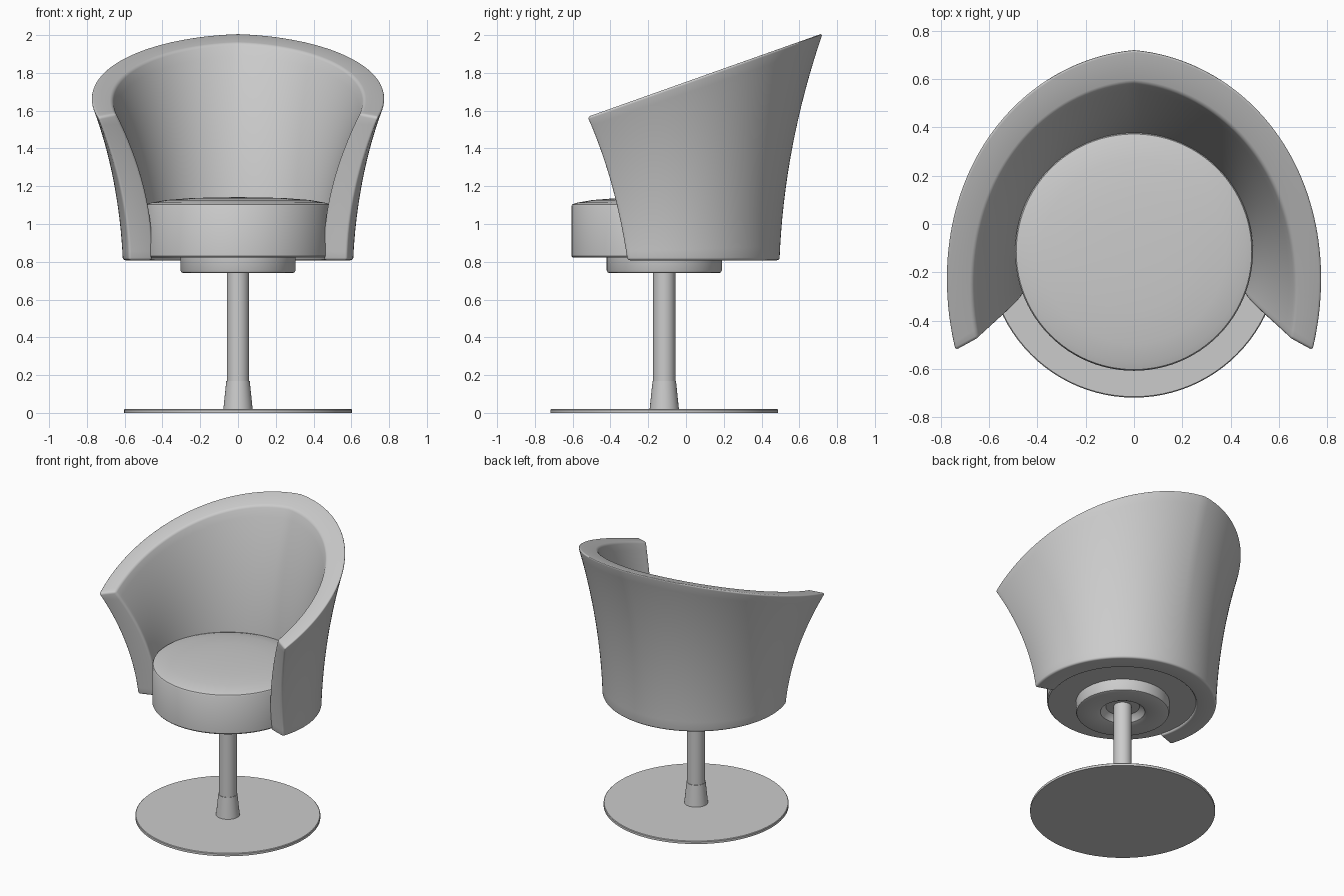
import bpy, bmesh, math

cube = bpy.data.objects.get("Cube")
if cube:
    bpy.data.objects.remove(cube, do_unlink=True)

CENTRE_Y = -0.115   # axis of the seat, post and base

grey = bpy.data.materials.new("plain_grey")
grey.use_nodes = True
grey.diffuse_color = (0.6, 0.6, 0.6, 1)
grey.node_tree.nodes["Principled BSDF"].inputs["Base Color"].default_value = (0.6, 0.6, 0.6, 1)


def finish(bm, name, angle=35):
    bmesh.ops.remove_doubles(bm, verts=bm.verts[:], dist=0.0002)
    bmesh.ops.recalc_face_normals(bm, faces=bm.faces[:])
    mesh = bpy.data.meshes.new(name)
    bm.to_mesh(mesh)
    bm.free()
    mesh.materials.append(grey)
    obj = bpy.data.objects.new(name, mesh)
    bpy.context.collection.objects.link(obj)
    bpy.ops.object.select_all(action="DESELECT")
    obj.select_set(True)
    bpy.context.view_layer.objects.active = obj
    bpy.ops.object.shade_smooth_by_angle(angle=math.radians(angle))
    return obj


def lathe(name, profile, steps=96):
    """Turn a (radius, height) profile around the chair axis."""
    bm = bmesh.new()
    verts = [bm.verts.new((r, CENTRE_Y, z)) for r, z in profile]
    edges = [bm.edges.new(pair) for pair in zip(verts, verts[1:])]
    bmesh.ops.spin(bm, geom=verts + edges, cent=(0, CENTRE_Y, 0), axis=(0, 0, 1),
                   angle=math.tau, steps=steps, use_duplicate=False)
    return finish(bm, name)


# Pedestal: floor plate, flared collar, post and hollow hub
lathe("base_plate", [(0, 0), (0.603, 0), (0.603, 0.016), (0.599, 0.02), (0, 0.02)])
lathe("post_collar", [(0, 0.015), (0.078, 0.015), (0.062, 0.17), (0, 0.17)], 48)
lathe("post", [(0, 0.16), (0.059, 0.16), (0.059, 0.82), (0, 0.82)], 48)
lathe("seat_hub", [(0, 0.79), (0.11, 0.79), (0.13, 0.775), (0.145, 0.75), (0.17, 0.741),
                   (0.29, 0.74), (0.3, 0.744), (0.305, 0.755), (0.305, 0.83), (0, 0.83)])

# Round cushion with a shallow crown
lathe("seat_cushion", [(0, 0.822), (0.485, 0.822), (0.492, 0.83), (0.492, 1.095),
                       (0.487, 1.104), (0.46, 1.113), (0.38, 1.127), (0.25, 1.137),
                       (0.12, 1.141), (0, 1.142)])


# Wraparound flared shell
RIM = [(0, 0.838), (0.3, 0.787), (0.72, 0.767), (1, 0.848)]


def rim_radius(u):
    """Smooth curve through the rim radii, from the back (0) to the front end (1)."""
    total = 0
    for ui, ri in RIM:
        for uj, _ in RIM:
            if uj != ui:
                ri *= (u - uj) / (ui - uj)
        total += ri
    return total


def shell_point(s, t, inner):
    """s runs from one arm (-1) over the back (0) to the other (1); t runs up."""
    u = abs(s)
    top = rim_radius(u)
    low, flare = 0.61, 0.2 * t + 0.8 * t * t
    if inner:
        top -= 0.14 - 0.03 * u
        low, flare = 0.478, t * t
    radius = low + (top - low) * flare
    theta = math.radians(s * (109 + 10 * t))
    rim_y = CENTRE_Y + top * math.cos(math.radians(119 * s))
    rim_z = 2.006 + 0.355 * (rim_y - 0.715)
    return (radius * math.sin(theta), CENTRE_Y + radius * math.cos(theta),
            0.808 + (rim_z - 0.808) * t)


ROWS, COLUMNS = 16, 96
bm = bmesh.new()
sections = []
for i in range(COLUMNS + 1):
    s = 2 * i / COLUMNS - 1
    loop = [bm.verts.new(shell_point(s, j / ROWS, False)) for j in range(ROWS + 1)]
    loop += [bm.verts.new(shell_point(s, j / ROWS, True)) for j in range(ROWS, -1, -1)]
    sections.append(loop)
count = len(sections[0])
for a, b in zip(sections, sections[1:]):
    for j in range(count):
        k = (j + 1) % count
        bm.faces.new((a[j], a[k], b[k], b[j]))
for end in (sections[0], sections[-1]):
    for j in range(ROWS):
        bm.faces.new((end[j], end[j + 1], end[count - 2 - j], end[count - 1 - j]))
bmesh.ops.recalc_face_normals(bm, faces=bm.faces[:])
corners = [e for e in bm.edges if e.calc_face_angle(0) > math.radians(42)]
bmesh.ops.bevel(bm, geom=corners, offset=0.014, offset_type="OFFSET", segments=4,
                profile=0.5, affect="EDGES", clamp_overlap=True)
finish(bm, "backrest_shell", 40)
